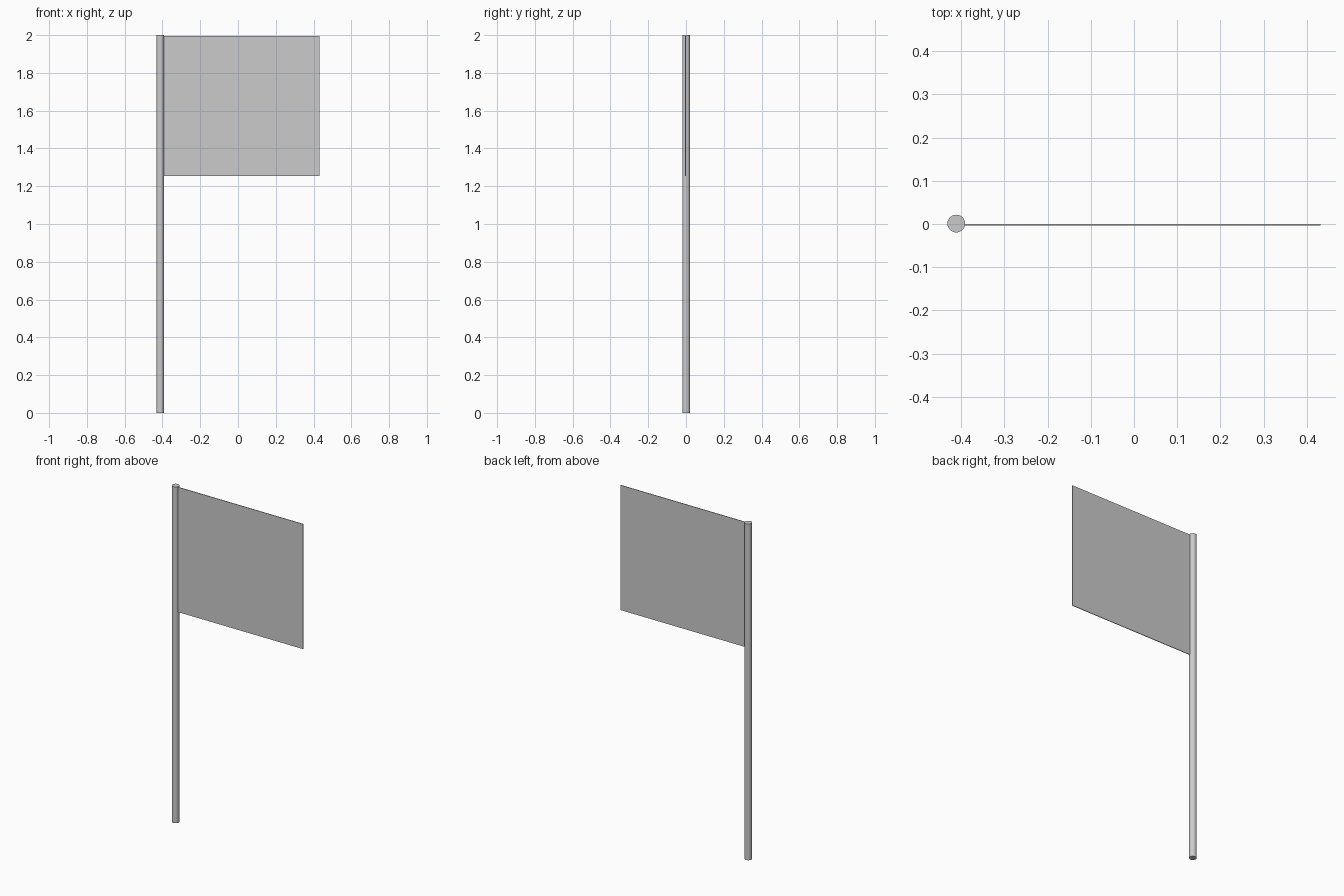
import bpy

if "Cube" in bpy.data.objects:
    bpy.data.objects.remove(bpy.data.objects["Cube"], do_unlink=True)

# Single plain grey
grey = bpy.data.materials.new("plain grey")
grey.use_nodes = True
colour = (0.6, 0.6, 0.6, 1)
grey.diffuse_color = colour
grey.node_tree.nodes["Principled BSDF"].inputs["Base Color"].default_value = colour

HEIGHT = 2.0
POLE_X, POLE_R = -0.411, 0.0205
FLAG_END, FLAG_TOP, FLAG_BOTTOM = 0.431, 1.996, 1.253


def finish(name):
    obj = bpy.context.object
    obj.name = name
    obj.data.materials.append(grey)
    return obj


# Round pole with flat caps
bpy.ops.mesh.primitive_cylinder_add(vertices=32, radius=POLE_R, depth=HEIGHT,
                                    location=(POLE_X, 0.001, HEIGHT / 2))
finish("pole")
bpy.ops.object.shade_smooth_by_angle()

# Thin flag panel, its inner edge set into the pole
bpy.ops.mesh.primitive_cube_add(size=1, location=((POLE_X + FLAG_END) / 2, -0.002,
                                                  (FLAG_TOP + FLAG_BOTTOM) / 2))
flag = finish("flag")
flag.scale = (FLAG_END - POLE_X, 0.004, FLAG_TOP - FLAG_BOTTOM)
bpy.ops.object.transform_apply(location=False, rotation=False, scale=True)
